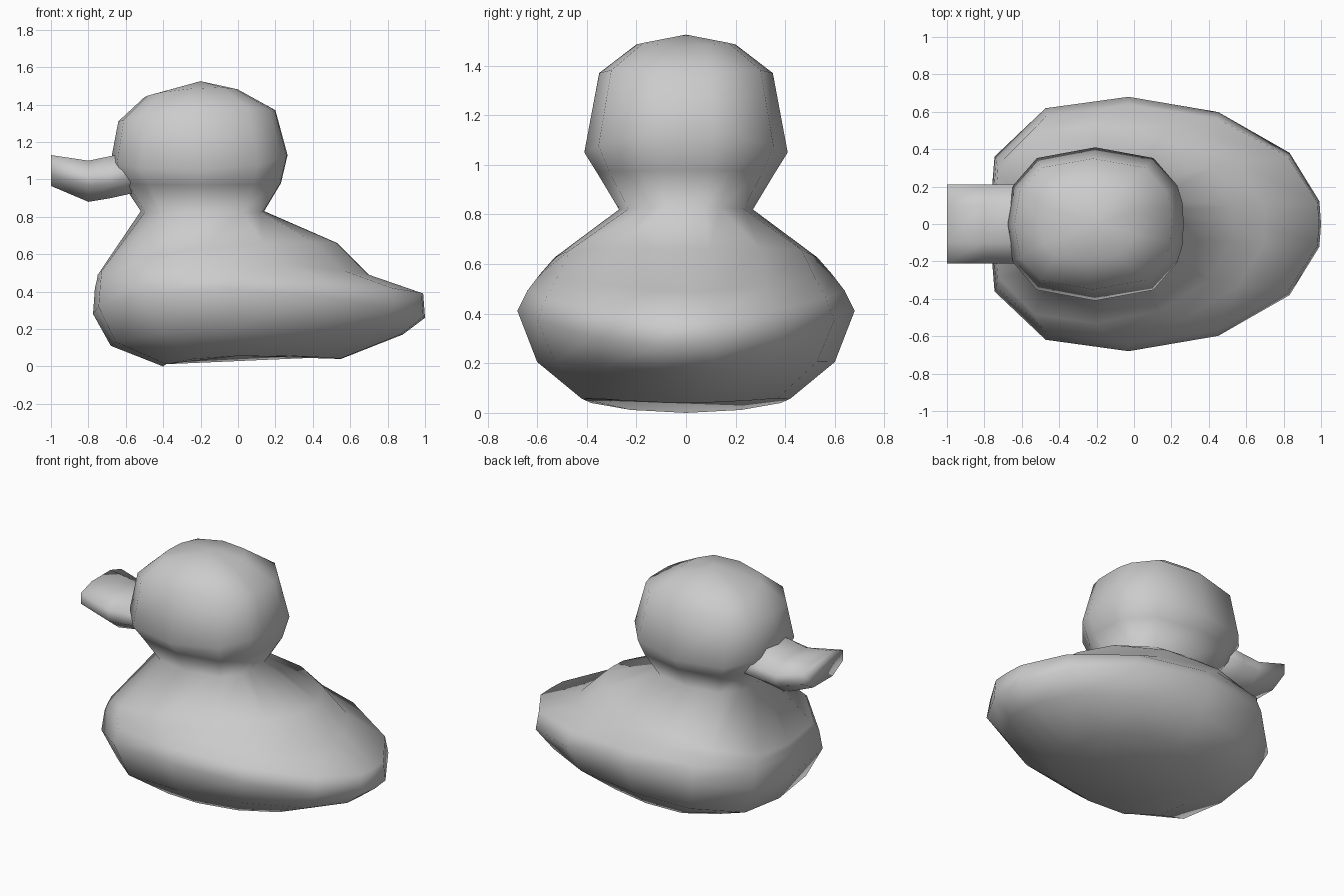
import bpy, bmesh

if "Cube" in bpy.data.objects:
    bpy.data.objects.remove(bpy.data.objects["Cube"])


def loft(name, rings, tip=None):
    """Skin closed rings of equal length, capping the ends (or closing to a tip)."""
    bm = bmesh.new()
    loops = [[bm.verts.new(p) for p in ring] for ring in rings]
    n = len(loops[0])
    for a, b in zip(loops, loops[1:]):
        for i in range(n):
            j = (i + 1) % n
            bm.faces.new((a[i], a[j], b[j], b[i]))
    bm.faces.new(loops[0][::-1])
    if tip:
        t = bm.verts.new(tip)
        for i in range(n):
            bm.faces.new((loops[-1][i], loops[-1][(i + 1) % n], t))
    else:
        bm.faces.new(loops[-1])
    bmesh.ops.recalc_face_normals(bm, faces=bm.faces)
    for f in bm.faces:
        f.smooth = True
    me = bpy.data.meshes.new(name)
    bm.to_mesh(me)
    bm.free()
    ob = bpy.data.objects.new(name, me)
    bpy.context.collection.objects.link(ob)
    return ob


# half outlines, tail end to breast end: egg shape for the body, round for the head
EGG = [(1, 0), (.99, .18), (.81, .56), (.38, .88), (-.16, 1), (-.66, .91), (-.967, .53), (-1, 0)]
ROUND = [(1, 0), (.99, .27), (.93, .5), (.66, .86), (0, 1), (-.66, .86), (-.93, .5), (-1, 0)]


def ring(half, xf, zf, xb, zb, w, zs):
    """Tilted ring through a front point, a back point and side points."""
    full = half + [(u, -v) for u, v in half[-2:0:-1]]
    pts = []
    for u, v in full:
        t = (u + 1) / 2
        z = zf + (zb - zf) * t + (zs - (zf + zb) / 2) * v * v
        pts.append((xf + (xb - xf) * t, v * w, z))
    return pts


# body, neck and head as one continuous skin
loft("body_and_head", [
    ring(EGG, -.40, 0, .55, .04, .42, .06),
    ring(EGG, -.68, .11, .88, .17, .60, .21),
    ring(EGG, -.775, .28, 1.0, .26, .68, .41),
    ring(EGG, -.765, .42, .99, .39, .64, .49),
    ring(EGG, -.755, .46, .70, .49, .59, .56),
    ring(EGG, -.75, .49, .53, .66, .53, .64),
    ring(ROUND, -.52, .83, .14, .83, .27, .82),
    ring(ROUND, -.62, .98, .23, .98, .36, .97),
    ring(ROUND, -.68, 1.10, .265, 1.13, .41, 1.05),
    ring(ROUND, -.64, 1.31, .20, 1.37, .35, 1.37),
    ring(ROUND, -.50, 1.44, 0, 1.48, .20, 1.485),
], tip=(-.2, 0, 1.525))


# bill: flattened octagon sections, dipping in the middle and turned up at the tip
def bill_ring(x, low, edge, high, w=.21):
    return [(x, w, edge - .035), (x, w, edge + .035), (x, .1, high), (x, -.1, high),
            (x, -w, edge + .035), (x, -w, edge - .035), (x, -.1, low), (x, .1, low)]


loft("bill", [
    bill_ring(-.50, .94, 1.03, 1.15),
    bill_ring(-.68, .90, 1.01, 1.125),
    bill_ring(-.80, .88, 1.00, 1.10),
    bill_ring(-1.0, .965, 1.06, 1.13),
])
